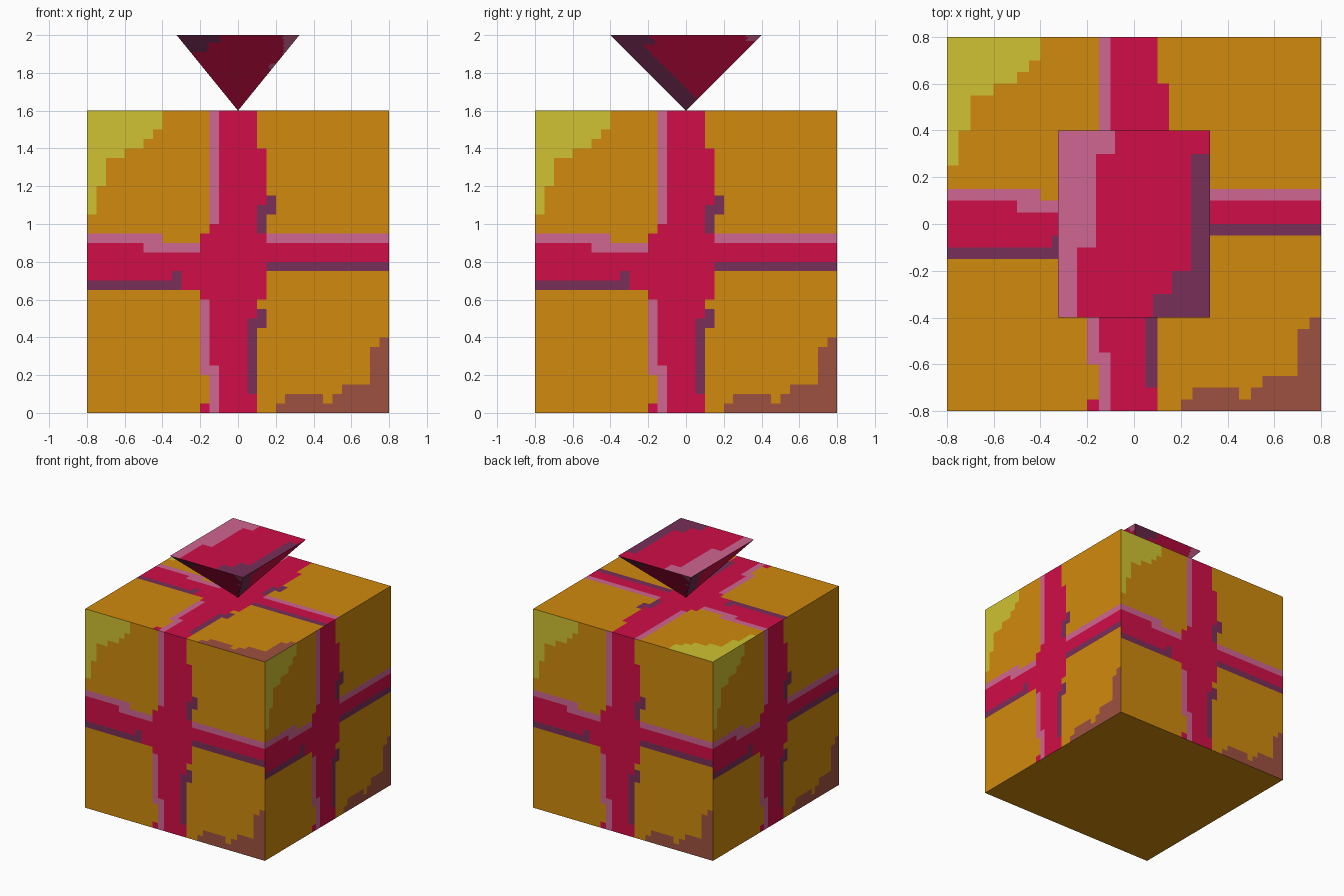
import bpy, bmesh
from mathutils import Vector

if "Cube" in bpy.data.objects:
    bpy.data.objects.remove(bpy.data.objects["Cube"])

ORANGE, CRIMSON, PINK, PLUM, YELLOW, BROWN = range(6)
PALETTE = [("orange_paper", (208, 138, 14)), ("crimson_ribbon", (208, 14, 71)),
           ("pink_highlight", (208, 102, 146)), ("plum_edge", (120, 47, 88)),
           ("yellow_corner", (208, 194, 50)), ("brown_corner", (158, 81, 64))]


def linear(c):
    c /= 255
    return c / 12.92 if c <= 0.04045 else ((c + 0.055) / 1.055) ** 2.4


materials = []
for name, rgb in PALETTE:
    m = bpy.data.materials.new(name)
    m.diffuse_color = (*[linear(c) for c in rgb], 1)
    m.use_nodes = True
    m.node_tree.nodes["Principled BSDF"].inputs["Base Color"].default_value = m.diffuse_color
    materials.append(m)

# Painted areas as (left, bottom, right, top) in cells of a 32 x 32 face
ribbon = [(14, 0, 18, 32), (13, 5, 18, 12), (12, 12, 19, 19), (14, 19, 19, 28),
          (13, 19, 14, 20), (12, 0, 13, 1), (0, 14, 6, 18), (6, 14, 12, 17),
          (10, 13, 12, 14), (19, 16, 32, 18)]
highlight = [(13, 20, 14, 32), (12, 4, 13, 12), (13, 0, 14, 5), (0, 18, 8, 19),
             (6, 17, 12, 18), (19, 18, 32, 19)]
edge = [(0, 13, 10, 14), (9, 14, 10, 15), (19, 15, 32, 16), (18, 19, 19, 22),
        (19, 21, 20, 23), (17, 2, 18, 10), (18, 9, 19, 11)]
top_left = [(0, 30, 8, 32), (0, 29, 7, 30), (0, 28, 6, 29), (0, 27, 4, 28),
            (0, 24, 2, 27), (0, 21, 1, 24)]
bottom_right = [(30, 0, 32, 7), (31, 7, 32, 8), (27, 0, 30, 3), (26, 0, 27, 2),
                (25, 0, 26, 1), (21, 0, 25, 2), (20, 0, 21, 1)]
BOX_LAYERS = [(CRIMSON, ribbon), (PINK, highlight), (PLUM, edge),
              (YELLOW, top_left), (BROWN, bottom_right)]
# Bow top, on 8 x 8 cells
BOW_LAYERS = [(PINK, [(0, 0, 1, 3), (0, 3, 2, 7), (0, 7, 3, 8)]),
              (PLUM, [(7, 2, 8, 7), (6, 1, 8, 2), (5, 0, 8, 1)])]


def painter(layers, cells, base):
    def colour(u, v):
        c, r = (u + 1) / 2 * cells, (v + 1) / 2 * cells
        result = base
        for index, rects in layers:
            if any(a <= c < d and b <= r < e for a, b, d, e in rects):
                result = index
        return result
    return colour


def add_grid(bm, n, place, colour):
    """Grid over u, v in -1..1, coloured by the middle of each cell."""
    step = 2 / n
    verts = [[bm.verts.new(place(i * step - 1, j * step - 1)) for i in range(n + 1)]
             for j in range(n + 1)]
    for j in range(n):
        for i in range(n):
            f = bm.faces.new((verts[j][i], verts[j][i + 1],
                              verts[j + 1][i + 1], verts[j + 1][i]))
            f.material_index = colour((i + 0.5) * step - 1, (j + 0.5) * step - 1)


def turn(x, y, k):
    for _ in range(k):
        x, y = -y, x
    return x, y


def finish(bm, name):
    bmesh.ops.remove_doubles(bm, verts=bm.verts, dist=1e-5)
    bmesh.ops.recalc_face_normals(bm, faces=bm.faces)
    mesh = bpy.data.meshes.new(name)
    bm.to_mesh(mesh)
    bm.free()
    for m in materials:
        mesh.materials.append(m)
    bpy.context.collection.objects.link(bpy.data.objects.new(name, mesh))


# Gift box: the same wrapping on four sides and the top, plain underneath
H = 0.8
bm = bmesh.new()
wrap = painter(BOX_LAYERS, 32, ORANGE)
for k in range(4):
    add_grid(bm, 32, lambda u, v: Vector((*turn(u, -1, k), v + 1)) * H, wrap)
add_grid(bm, 32, lambda u, v: Vector((u, v, 2)) * H, wrap)
add_grid(bm, 32, lambda u, v: Vector((u, v, 0)) * H, lambda u, v: ORANGE)
finish(bm, "gift_box")

# Bow: upside-down pyramid balanced on the lid
BX, BY, Z0, BH = 0.325, 0.4, 1.6, 0.4


def bow_side(k):
    def place(u, v):
        t = (v + 1) / 2
        x, y = turn(u, -1, k)
        return Vector((x * BX * t, y * BY * t, Z0 + BH * t))
    return place


def broad_colour(u, v):
    t = (v + 1) / 2
    x, z = u * BX * t, Z0 + BH * t
    if (x < -0.095 and z > 1.955) or (x < -0.16 and z > 1.91):
        return PLUM
    if x > 0.24 or (x > 0.165 and 1.82 < z < 1.85):
        return PINK
    return CRIMSON


def narrow_colour(u, v):
    t = (v + 1) / 2
    y, z = u * BY * t, Z0 + BH * t
    if y < -BY * t + (0.2 if z > 1.95 else 0.12):
        return PLUM
    return PINK if y > 0.32 and z > 1.97 else CRIMSON


bm = bmesh.new()
for k in range(4):
    add_grid(bm, 40, bow_side(k), narrow_colour if k % 2 else broad_colour)
add_grid(bm, 40, lambda u, v: Vector((u * BX, v * BY, Z0 + BH)),
         painter(BOW_LAYERS, 8, CRIMSON))
finish(bm, "bow")
